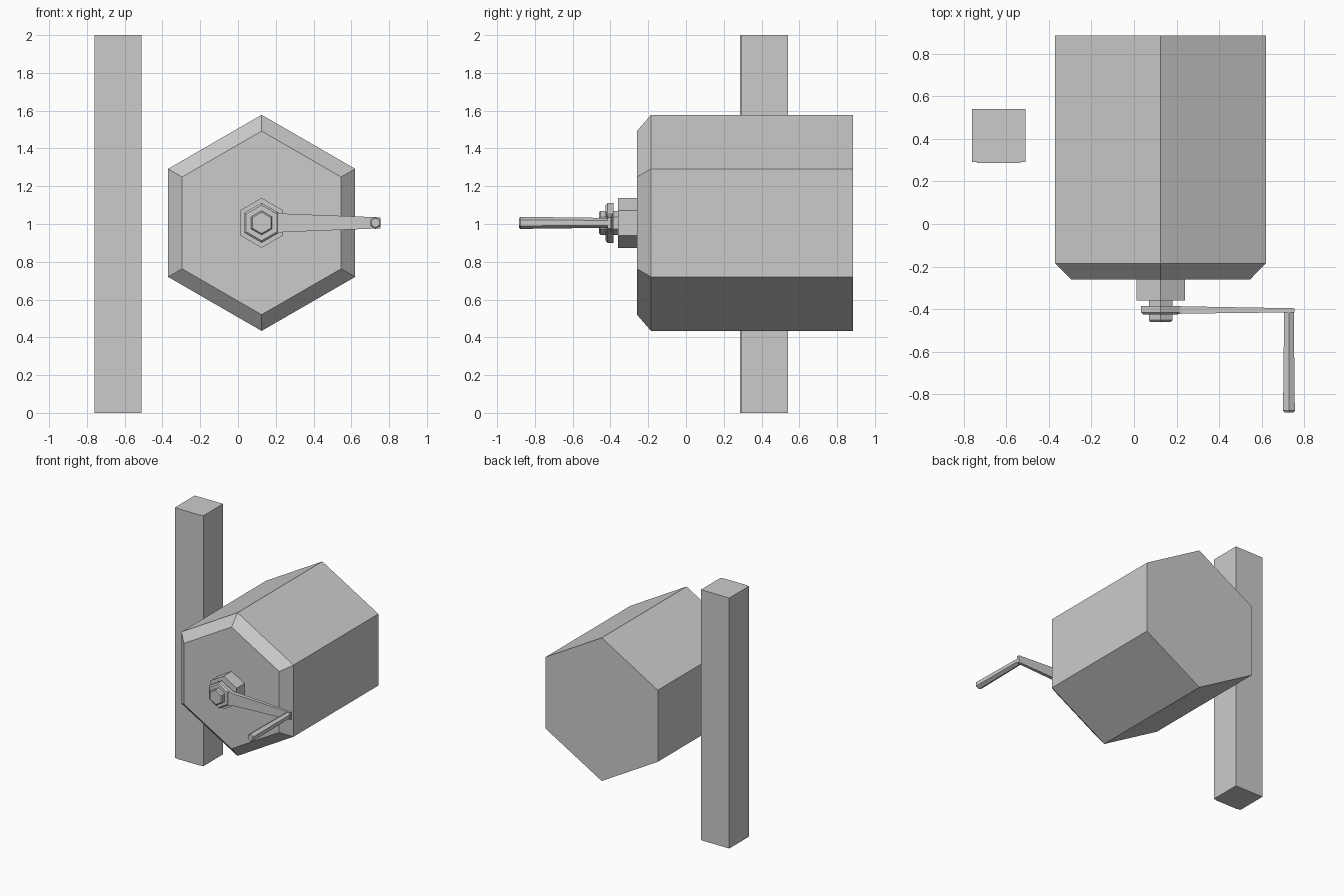
import bpy, bmesh
from math import sin, cos, pi

cube = bpy.data.objects.get("Cube")
if cube:
    bpy.data.objects.remove(cube, do_unlink=True)

grey = bpy.data.materials.new("light_grey")
grey.use_nodes = True
grey.diffuse_color = (0.6, 0.6, 0.6, 1)
grey.node_tree.nodes["Principled BSDF"].inputs["Base Color"].default_value = (0.6, 0.6, 0.6, 1)

CX, CZ = 0.125, 1.006  # crank axis


def loft(name, rings):
    """Join equal-sized rings of points into a closed flat-shaded solid."""
    bm = bmesh.new()
    loops = [[bm.verts.new(p) for p in ring] for ring in rings]
    n = len(loops[0])
    bm.faces.new(loops[0])
    bm.faces.new(loops[-1])
    for a, b in zip(loops, loops[1:]):
        for i in range(n):
            j = (i + 1) % n
            bm.faces.new((a[i], a[j], b[j], b[i]))
    bmesh.ops.recalc_face_normals(bm, faces=bm.faces)
    mesh = bpy.data.meshes.new(name)
    bm.to_mesh(mesh)
    bm.free()
    mesh.materials.append(grey)
    obj = bpy.data.objects.new(name, mesh)
    bpy.context.collection.objects.link(obj)
    return obj


def hex_solid(name, sections, x=CX, z=CZ):
    """Six-sided solid along y, points up; sections are (y, radius)."""
    return loft(name, [[(x + r * sin(k * pi / 3), y, z + r * cos(k * pi / 3))
                        for k in range(6)] for y, r in sections])


def rect_x(x, y0, y1, z0, z1):
    return [(x, y0, z0), (x, y1, z0), (x, y1, z1), (x, y0, z1)]


# Upright post with a thin raised front panel
loft("post", [rect_x(x, 0.291, 0.54, 0, 2) for x in (-0.76, -0.51)])
loft("post_front_panel", [rect_x(x, 0.286, 0.291, 0, 2) for x in (-0.737, -0.533)])

# Drum with chamfered front
hex_solid("drum", [(-0.26, 0.486), (-0.185, 0.572), (0.885, 0.572)])

# Hub, axle and collar
hex_solid("hub", [(-0.36, 0.132), (-0.26, 0.132)])
hex_solid("axle", [(-0.46, 0.056), (-0.452, 0.064), (-0.36, 0.064)])
hex_solid("collar", [(-0.425, 0.094), (-0.415, 0.106), (-0.385, 0.106)])

# Tapered crank arm and handle
loft("crank_arm", [rect_x(0.19, -0.423, -0.385, 0.95, 1.062),
                   rect_x(0.24, -0.421, -0.387, 0.957, 1.055),
                   rect_x(0.755, -0.415, -0.396, 0.977, 1.035)])
hex_solid("crank_handle", [(-0.885, 0.025), (-0.877, 0.032), (-0.41, 0.026)], x=0.728)
